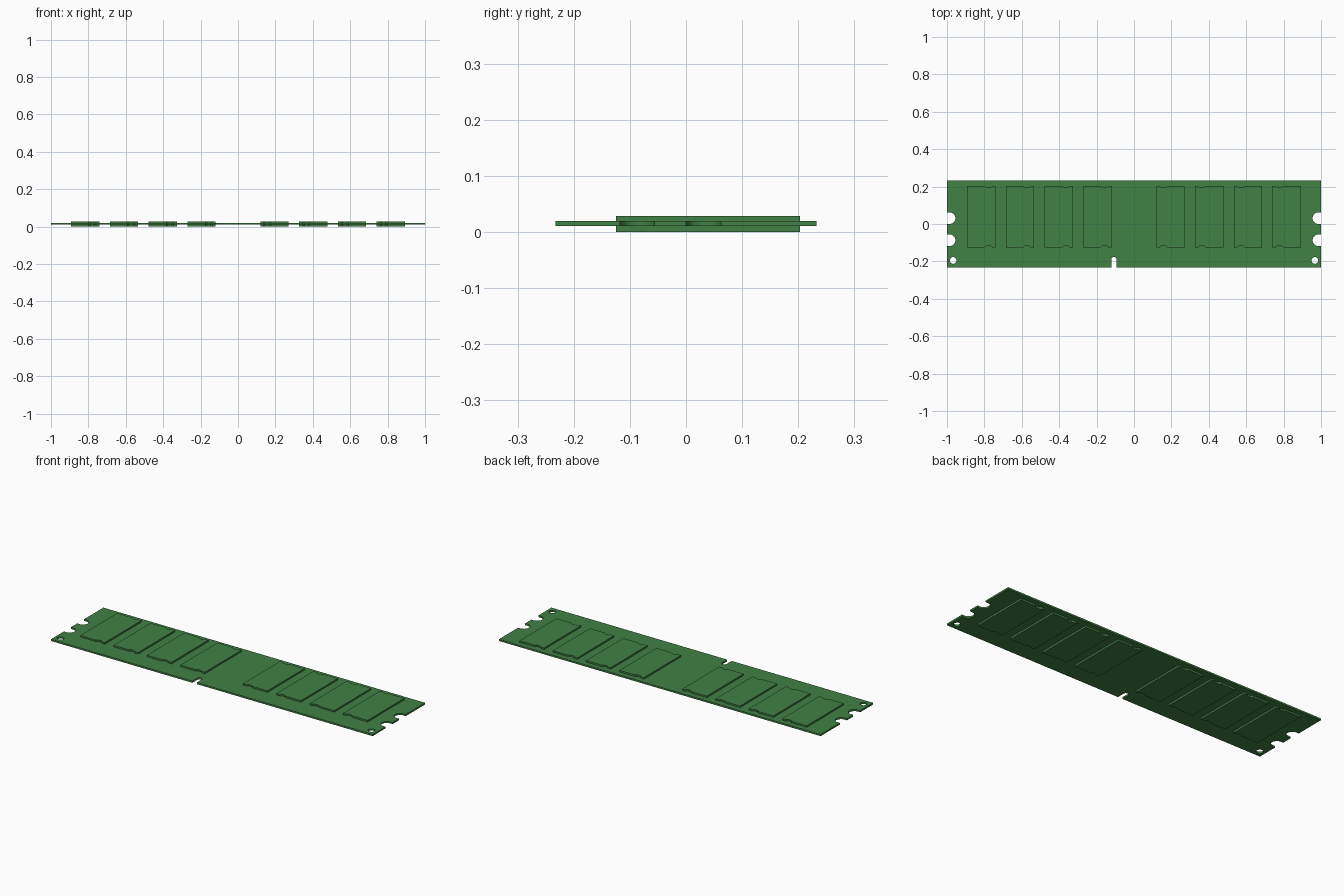
import bpy, bmesh
from math import cos, sin, pi

if "Cube" in bpy.data.objects:
    bpy.data.objects.remove(bpy.data.objects["Cube"])

green = bpy.data.materials.new("board_green")
green.diffuse_color = (0.052, 0.22, 0.058, 1)
green.use_nodes = True
green.node_tree.nodes["Principled BSDF"].inputs["Base Color"].default_value = green.diffuse_color


def arc(cx, cy, r, a0, a1, n=16):
    return [(cx + r * cos(a0 + (a1 - a0) * i / n),
             cy + r * sin(a0 + (a1 - a0) * i / n)) for i in range(n + 1)]


def plate(name, loops, z0, z1):
    """Extrude closed 2D loops (first is the outline, the rest are holes)."""
    curve = bpy.data.curves.new(name + "_profile", 'CURVE')
    curve.dimensions = '2D'
    curve.fill_mode = 'BOTH'
    curve.extrude = (z1 - z0) / 2
    for pts in loops:
        s = curve.splines.new('POLY')
        s.points.add(len(pts) - 1)
        for p, (x, y) in zip(s.points, pts):
            p.co = (x, y, 0, 1)
        s.use_cyclic_u = True
    tmp = bpy.data.objects.new(name + "_profile", curve)
    bpy.context.collection.objects.link(tmp)
    bpy.context.view_layer.update()
    deps = bpy.context.evaluated_depsgraph_get()
    mesh = bpy.data.meshes.new_from_object(tmp.evaluated_get(deps))
    bpy.data.objects.remove(tmp)
    bm = bmesh.new()
    bm.from_mesh(mesh)
    bmesh.ops.remove_doubles(bm, verts=bm.verts, dist=1e-5)
    bmesh.ops.recalc_face_normals(bm, faces=bm.faces)
    bmesh.ops.translate(bm, verts=bm.verts, vec=(0, 0, (z0 + z1) / 2))
    for f in bm.faces:
        f.smooth = False
    bm.to_mesh(mesh)
    bm.free()
    mesh.materials.clear()
    mesh.materials.append(green)
    ob = bpy.data.objects.new(name, mesh)
    bpy.context.collection.objects.link(ob)
    return ob


Z_BOTTOM, Z_TOP, Z_MAX = 0.01, 0.0195, 0.0285
HY = 0.233

# Circuit board: outline with latch slots, key notch and corner holes
R = 0.031
right_side = [(1, -HY)]
for cy in (-0.087, 0.031):
    right_side += [(1, cy - R)] + arc(0.986, cy, R, -pi / 2, -3 * pi / 2) + [(1, cy + R)]
right_side.append((1, HY))
left_side = [(-x, y) for x, y in reversed(right_side)]
key = [(-0.121, -HY)] + arc(-0.107, -0.19, 0.014, pi, 0, 10) + [(-0.093, -HY)]
holes = [arc(sx * 0.967, -0.195, 0.018, 0, 2 * pi, 20)[:-1] for sx in (-1, 1)]
plate("circuit_board", [right_side + left_side + key] + holes, Z_BOTTOM, Z_TOP)

# Memory chips: four per half on both faces, with small notches in the ends
Y0, Y1, W = -0.125, 0.203, 0.076


def chip_outline(cx, side):
    nx = -side * 0.038
    top = [(nx + d, Y1 - h) for d, h in ((0.02, 0), (0.01, 0.009), (-0.01, 0.009), (-0.02, 0))]
    low = [(nx + d, Y0 + h) for d, h in ((-0.02, 0), (-0.01, 0.009), (0.01, 0.009), (0.02, 0))]
    pts = [(-W, Y0)] + low + [(W, Y0), (W, Y1)] + top + [(-W, Y1)]
    return [(cx + x, y) for x, y in pts]


for face, z0, z1 in (("upper", Z_TOP, Z_MAX), ("lower", 0, Z_BOTTOM)):
    for side, label in ((-1, "left"), (1, "right")):
        for i in range(4):
            cx = side * (0.195 + 0.2073 * i)
            plate(f"memory_chip_{face}_{label}_{i + 1}", [chip_outline(cx, side)], z0, z1)
